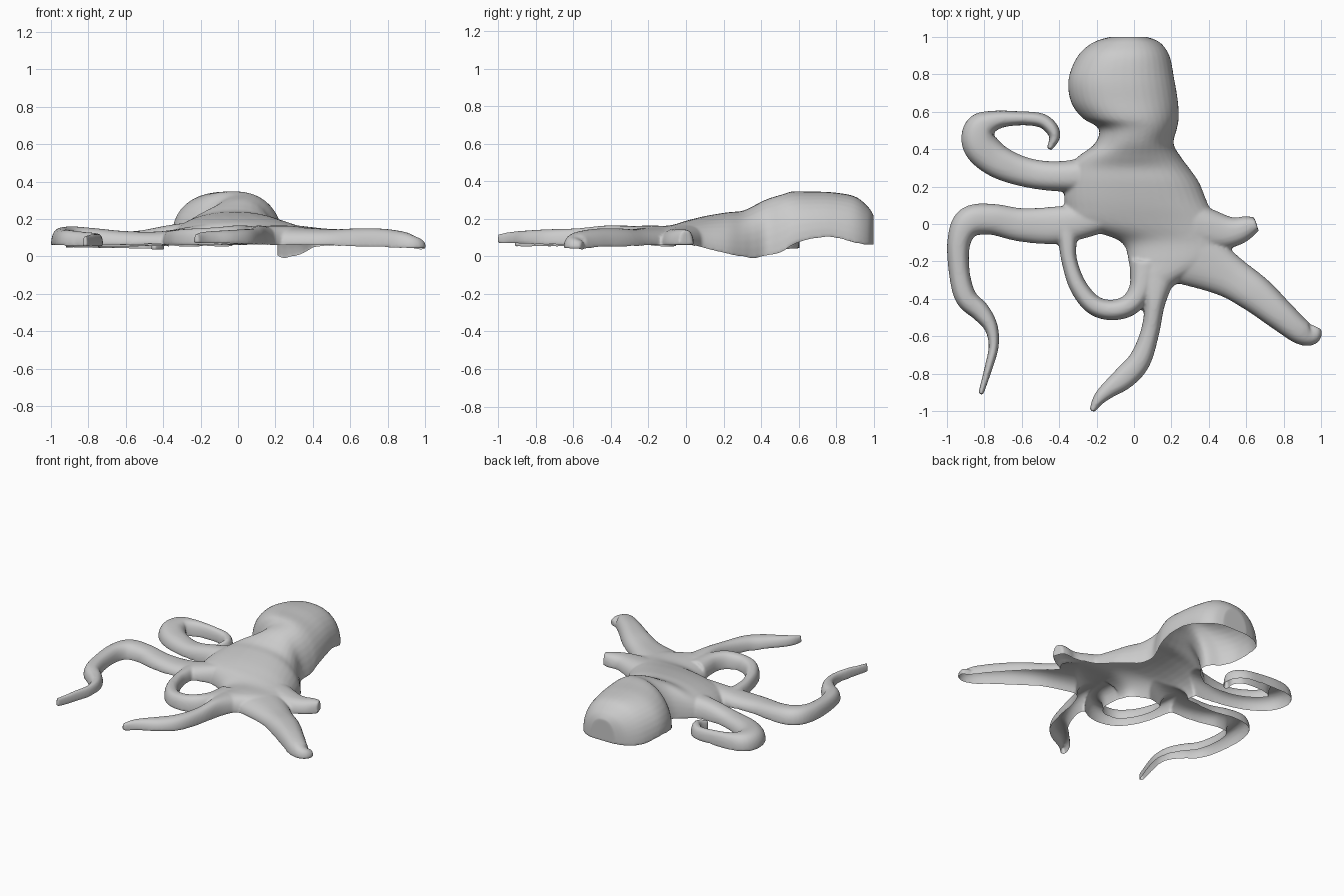
import bpy, bmesh
from math import cos, sin, pi
from mathutils import Vector

cube = bpy.data.objects.get("Cube")
if cube:
    bpy.data.objects.remove(cube, do_unlink=True)


def spline(points, steps=6):
    """Catmull-Rom interpolation of tuples of any length."""
    pts = [points[0]] + list(points) + [points[-1]]
    out = []
    for a, b, c, d in zip(pts, pts[1:], pts[2:], pts[3:]):
        for k in range(steps):
            t = k / steps
            out.append([q + t / 2 * (r - p + t * (2 * p - 5 * q + 4 * r - s
                        + t * (3 * (q - r) + s - p)))
                        for p, q, r, s in zip(a, b, c, d)])
    out.append(list(points[-1]))
    return out


def loft(bm, sections, power, segments=20):
    """Join dome-shaped sections: right rim, left rim, top height."""
    rings = []
    for right, left, top in sections:
        ring = []
        for i in range(segments + 1):
            a = pi * i / segments
            c = cos(a)
            across = abs(c) ** power * (1 if c > 0 else -1)
            base = left.lerp(right, (across + 1) / 2)
            rise = max(sin(a), 0) ** power
            base.z += (top - base.z) * rise
            ring.append(bm.verts.new(base))
        rings.append(ring)
    n = segments + 1
    for r, s in zip(rings, rings[1:]):
        for i in range(n):
            j = (i + 1) % n
            bm.faces.new((r[i], r[j], s[j], s[i]))
    bm.faces.new(rings[0])
    bm.faces.new(rings[-1][::-1])


def add_arm(bm, path, bottom):
    """Tapered arm along (x, y, half width, top); the rim height runs root to tip."""
    pts = spline(path)
    last = len(pts) - 1
    sections = []
    for i, (x, y, w, top) in enumerate(pts):
        before, after = pts[max(i - 1, 0)], pts[min(i + 1, last)]
        way = Vector((after[0] - before[0], after[1] - before[1], 0)).normalized()
        side = Vector((way.y, -way.x, 0)) * max(w, 0.014)
        centre = Vector((x, y, bottom[0] + (bottom[1] - bottom[0]) * i / last))
        sections.append((centre + side, centre - side, top))
    loft(bm, sections, 0.8)


bm = bmesh.new()

# Head and body, back to front: y, left rim x, right rim x, top, left rim z, right rim z
trunk = [
    (1.0, -.13, .07, .22, .06, .06),
    (.97, -.22, .14, .265, .06, .06),
    (.9, -.3, .19, .32, .07, .07),
    (.78, -.35, .215, .342, .1, .1),
    (.66, -.34, .235, .346, .09, .09),
    (.57, -.28, .24, .347, .07, .06),
    (.51, -.19, .23, .33, .06, .02),
    (.43, -.21, .212, .305, .05, 0),
    (.36, -.3, .25, .27, .05, -.012),
    (.3, -.35, .295, .243, .05, -.005),
    (.22, -.37, .35, .235, .05, .01),
    (.1, -.37, .4, .215, .05, .04),
    (0, -.33, .46, .19, .05, .05),
    (-.09, -.08, .5, .165, .05, .055),
    (-.2, -.03, .46, .165, .055, .055),
    (-.3, -.02, .26, .16, .055, .055),
    (-.37, .02, .17, .15, .06, .06),
]
loft(bm, [(Vector((r, y, zr)), Vector((l, y, zl)), top)
          for y, l, r, top, zl, zr in spline(trunk)], 0.88)

# Curled arm
add_arm(bm, [(-.1, .28, .12, .2), (-.35, .255, .085, .17), (-.55, .27, .078, .135),
             (-.72, .33, .088, .14), (-.82, .42, .095, .15), (-.82, .51, .085, .15),
             (-.74, .555, .052, .14), (-.62, .565, .038, .13), (-.5, .555, .038, .12),
             (-.44, .51, .036, .12), (-.425, .46, .028, .115), (-.455, .4, .014, .1)],
        (.055, .03))
# Long bent arm
add_arm(bm, [(-.15, .04, .08, .18), (-.4, -.005, .1, .135), (-.6, -.005, .09, .135),
             (-.76, .025, .083, .15), (-.88, .01, .083, .16), (-.935, -.09, .063, .155),
             (-.935, -.25, .056, .145), (-.9, -.39, .058, .14), (-.82, -.47, .052, .13),
             (-.765, -.55, .037, .125), (-.75, -.65, .027, .12), (-.775, -.76, .022, .12),
             (-.82, -.91, .014, .11)],
        (.06, .05))
# Looped arm
add_arm(bm, [(-.36, .02, .06, .14), (-.355, -.1, .048, .14), (-.345, -.2, .042, .14),
             (-.3, -.33, .047, .145), (-.22, -.43, .052, .15), (-.12, -.46, .055, .155),
             (-.02, -.43, .058, .165), (.04, -.34, .065, .165), (.06, -.2, .085, .16)],
        (.06, .055))
# Front arm
add_arm(bm, [(.12, -.25, .12, .16), (.11, -.42, .058, .165), (.085, -.58, .05, .15),
             (.03, -.73, .06, .145), (-.05, -.82, .062, .14), (-.14, -.89, .045, .135),
             (-.19, -.94, .032, .13), (-.225, -1.0, .014, .12)],
        (.055, .07))
# Wide side arm
add_arm(bm, [(.28, -.15, .18, .16), (.5, -.275, .117, .145), (.65, -.375, .1, .15),
             (.78, -.485, .083, .147), (.89, -.575, .068, .13), (.95, -.59, .056, .105),
             (.975, -.55, .032, .08)],
        (.06, .035))
# Short side arm
add_arm(bm, [(.28, 0, .13, .17), (.45, -.04, .1, .15), (.54, -.04, .078, .145),
             (.61, -.015, .06, .145), (.655, 0, .038, .14)],
        (.05, .06))

bmesh.ops.recalc_face_normals(bm, faces=bm.faces)
mesh = bpy.data.meshes.new("octopus_parts")
bm.to_mesh(mesh)
bm.free()
skin = bpy.data.objects.new("octopus_skin", mesh)
bpy.context.collection.objects.link(skin)

# Fuse and soften the parts
fuse = skin.modifiers.new("fuse", 'REMESH')
fuse.mode = 'VOXEL'
fuse.voxel_size = 0.009
soften = skin.modifiers.new("soften", 'SMOOTH')
soften.factor = 0.5
soften.iterations = 5
graph = bpy.context.evaluated_depsgraph_get()
fused = bpy.data.meshes.new_from_object(skin.evaluated_get(graph))
skin.modifiers.clear()
skin.data = fused
bpy.data.meshes.remove(mesh)
fused.name = "octopus_skin"

# Open the hollow underside
bm = bmesh.new()
bm.from_mesh(fused)
bm.normal_update()
under = [f for f in bm.faces if f.normal.z < -0.5]
bmesh.ops.delete(bm, geom=under, context='FACES')

# Even out the rim along its own length
rim = [(v, [e.other_vert(v) for e in v.link_edges if e.is_boundary])
       for v in bm.verts if v.is_boundary]
for _ in range(10):
    middles = [sum((n.co for n in near), Vector()) / len(near) for v, near in rim]
    for (v, near), middle in zip(rim, middles):
        v.co = v.co.lerp(middle, 0.5)
for f in bm.faces:
    f.smooth = True
bm.to_mesh(fused)
bm.free()

# Plain grey skin
grey = bpy.data.materials.new("plain_grey")
grey.use_nodes = True
colour = (0.6, 0.6, 0.6, 1)
grey.diffuse_color = colour
grey.node_tree.nodes["Principled BSDF"].inputs["Base Color"].default_value = colour
fused.materials.clear()
fused.materials.append(grey)
